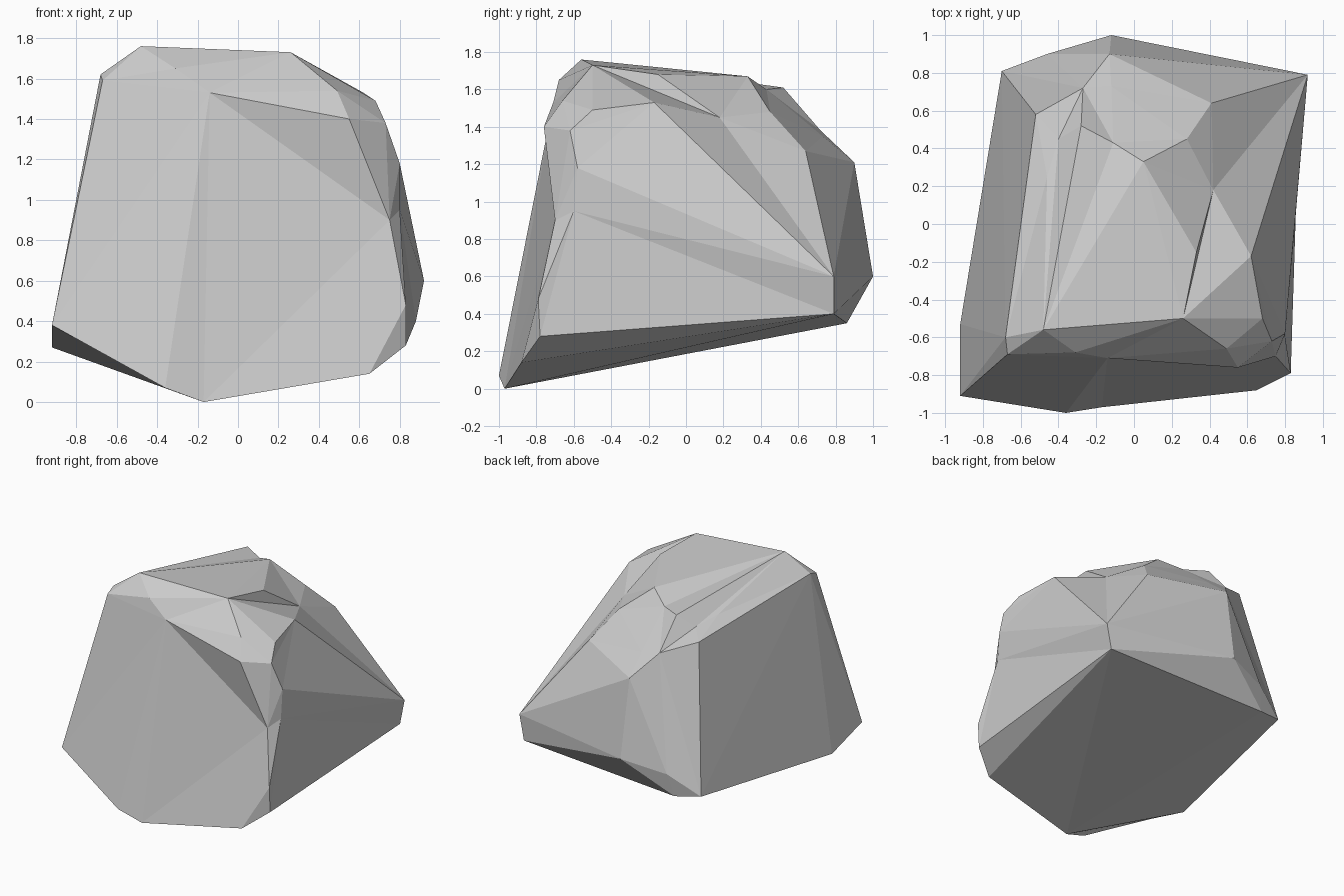
import bpy
import bmesh
from mathutils import Vector

default_cube = bpy.data.objects.get("Cube")
if default_cube:
    bpy.data.objects.remove(default_cube, do_unlink=True)

CENTRE = Vector((0, 0, .8))

# Corners of the boulder, grouped by where they sit
base_rim = [
    (-.36, -1, .07), (-.92, -.91, .38), (-.92, -.53, .27),
    (.65, -.88, .14), (.83, -.78, .28), (.83, -.79, .48),
]
rear_corners = [
    (.92, .79, .6), (-.12, 1, .6), (-.46, .9, .53),
    (-.5, .86, .35), (-.7, .81, .38), (-.13, .9, 1.21), (-.52, .58, 1.48),
]
crown = [
    (-.67, -.69, 1.59), (-.68, -.6, 1.62), (-.48, -.56, 1.76),
    (.26, -.5, 1.73), (.49, -.66, 1.54), (.68, -.5, 1.49),
    (.62, -.17, 1.53), (.33, -.15, 1.68), (.05, .33, 1.67),
    (-.28, .52, 1.61),
]

# Chipped corners: each is pushed out by its amount while the skin is
# stretched over the corners, then drawn back to leave a hollow
front_chips = {
    (-.17, -.97, 0): .05,
    (-.14, -.71, 1.53): .18,
    (-.31, -.68, 1.65): .1,
    (.55, -.76, 1.4): 0,
    (.75, -.7, .9): .12,
}
side_chips = {
    (.8, -.6, .95): .12,
    (.8, -.58, 1.18): .06,
    (.73, -.62, 1.38): .03,
    (.88, .79, .4): .03,
    (.42, .18, 1.45): .2,
    (.31, .1, 1.53): .1,
}
rear_chips = {
    (.28, .45, 1.48): .05,
    (.42, .52, 1.34): .07,
    (.41, .64, 1.27): .08,
    (-.12, .73, 1.35): .08,
    (-.27, .72, 1.38): .08,
    (-.11, .43, 1.6): .05,
    (-.4, .45, 1.52): .1,
    (-.46, .25, 1.56): .08,
    (-.47, .03, 1.6): .06,
}


def make_material(name, colour):
    """One flat colour for both viewport and render."""
    material = bpy.data.materials.new(name)
    material.use_nodes = True
    material.diffuse_color = colour
    shader = material.node_tree.nodes["Principled BSDF"]
    shader.inputs["Base Color"].default_value = colour
    shader.inputs["Roughness"].default_value = .9
    return material


def stretch_skin(solid_corners, hollow_corners):
    """Wrap a faceted skin round the corners, then sink the hollows."""
    bm = bmesh.new()
    for corner in solid_corners:
        bm.verts.new(corner)

    resting_place = {}
    for corner, push in hollow_corners.items():
        position = Vector(corner)
        vert = bm.verts.new(position + (position - CENTRE) * push)
        resting_place[vert] = position

    bmesh.ops.convex_hull(bm, input=list(bm.verts))
    loose = [vert for vert in bm.verts if not vert.link_faces]
    for vert in loose:
        resting_place.pop(vert, None)
    bmesh.ops.delete(bm, geom=loose, context='VERTS')

    for vert, position in resting_place.items():
        vert.co = position
    bmesh.ops.recalc_face_normals(bm, faces=list(bm.faces))
    return bm


# Boulder body with flat facets
skin = stretch_skin(base_rim + rear_corners + crown,
                    front_chips | side_chips | rear_chips)
mesh = bpy.data.meshes.new("boulder")
skin.to_mesh(mesh)
skin.free()

for polygon in mesh.polygons:
    polygon.use_smooth = False
mesh.materials.append(make_material("stone grey", (.6, .6, .6, 1)))

boulder = bpy.data.objects.new("boulder", mesh)
bpy.context.scene.collection.objects.link(boulder)
